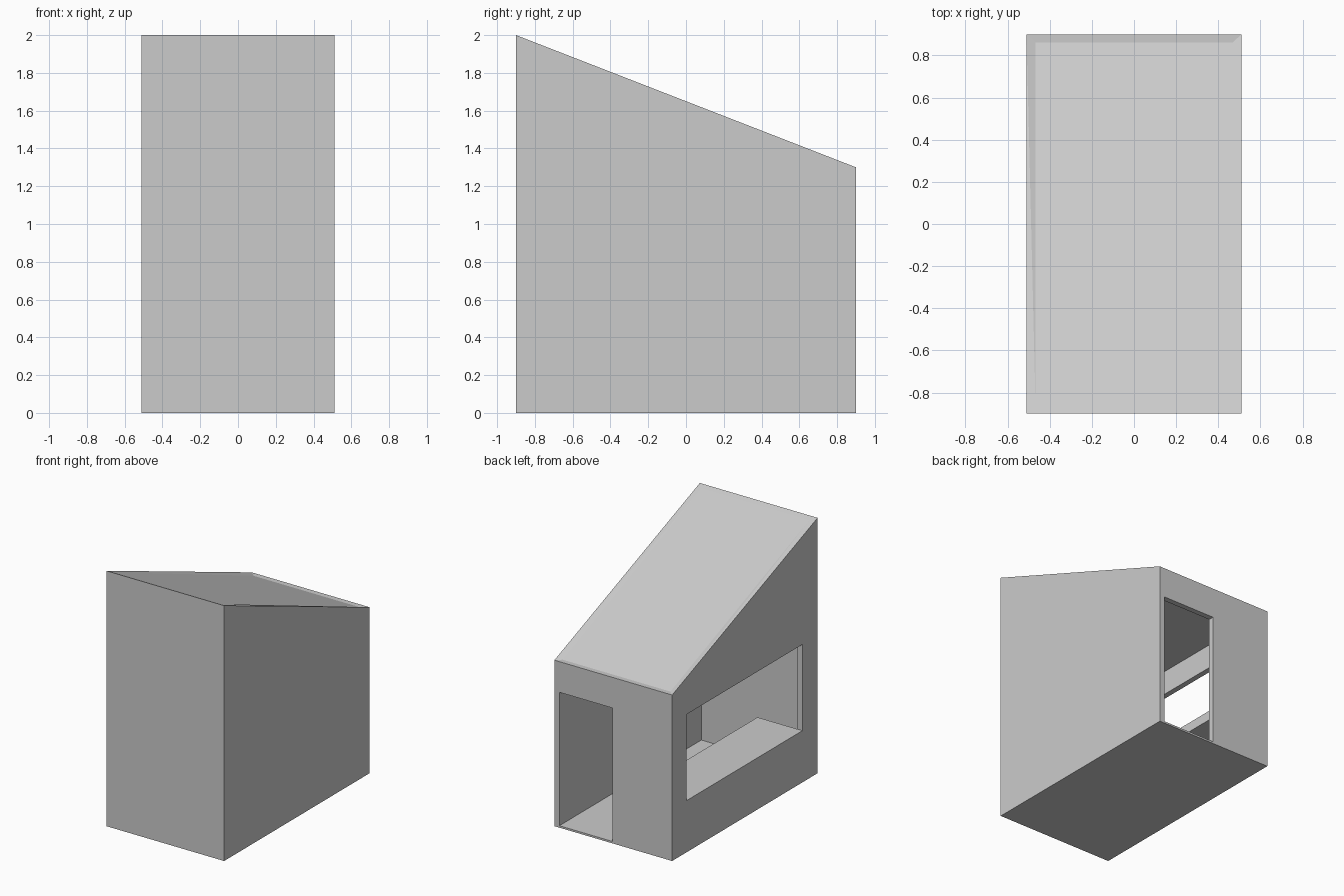
import bpy, bmesh
from mathutils import Vector

if "Cube" in bpy.data.objects:
    bpy.data.objects.remove(bpy.data.objects["Cube"])


def box(name, lo, hi):
    """Axis-aligned box between two corners."""
    lo, hi = Vector(lo), Vector(hi)
    bm = bmesh.new()
    bmesh.ops.create_cube(bm, size=1)
    for v in bm.verts:
        v.co = (lo + hi) / 2 + Vector(c * s for c, s in zip(v.co, hi - lo))
    return finish(name, bm)


def finish(name, bm):
    bmesh.ops.recalc_face_normals(bm, faces=bm.faces[:])
    me = bpy.data.meshes.new(name)
    bm.to_mesh(me)
    bm.free()
    ob = bpy.data.objects.new(name, me)
    bpy.context.collection.objects.link(ob)
    return ob


W, D, T = 0.51, 0.90, 0.043     # half width, half depth, wall thickness

# Shell: side profile with a sloping top, extruded across x
bm = bmesh.new()
profile = [(-D, 0), (D, 0), (D, 1.3), (-D, 2.0)]
side = bm.faces.new([bm.verts.new((-W, y, z)) for y, z in profile])
ext = bmesh.ops.extrude_face_region(bm, geom=[side], use_keep_orig=True)
for v in (g for g in ext["geom"] if isinstance(g, bmesh.types.BMVert)):
    v.co.x = W
bmesh.ops.recalc_face_normals(bm, faces=bm.faces[:])

# Roof border: inset panel, its low edge levelled to a flat eave strip
roof = max(bm.faces, key=lambda f: f.calc_center_median().z)
bmesh.ops.inset_region(bm, faces=[roof], thickness=0.043, use_even_offset=True)
for v in roof.verts:
    if v.co.y > 0:
        v.co.z = 1.3
bmesh.ops.triangulate(bm, faces=[f for f in bm.faces if f is not roof
                                 and f.calc_center_median().z > 1.3])
shell = finish("kiosk_shell", bm)

# Room, serving window (left) and doorway (back) cut out of the shell
cutters = [
    box("room_cutter", (-W + T, -D + T, 0.015), (W - T, D - T, 1.27)),
    box("window_cutter", (-W - 0.1, -0.713, 0.405), (-W + 0.2, 0.72, 1.08)),
    box("door_cutter", (0.005, D - 0.2, 0.015), (W - T, D + 0.1, 1.06)),
]
bpy.context.view_layer.objects.active = shell
for cutter in cutters:
    cutter.hide_render = True
    mod = shell.modifiers.new(cutter.name, 'BOOLEAN')
    mod.operation, mod.solver, mod.object = 'DIFFERENCE', 'EXACT', cutter
    bpy.ops.object.modifier_apply(modifier=mod.name)
    bpy.data.objects.remove(cutter)

# Counter slab inside, level with the window sill
box("counter", (-W + T, -0.713, 0.33), (-0.12, 0.72, 0.405))
